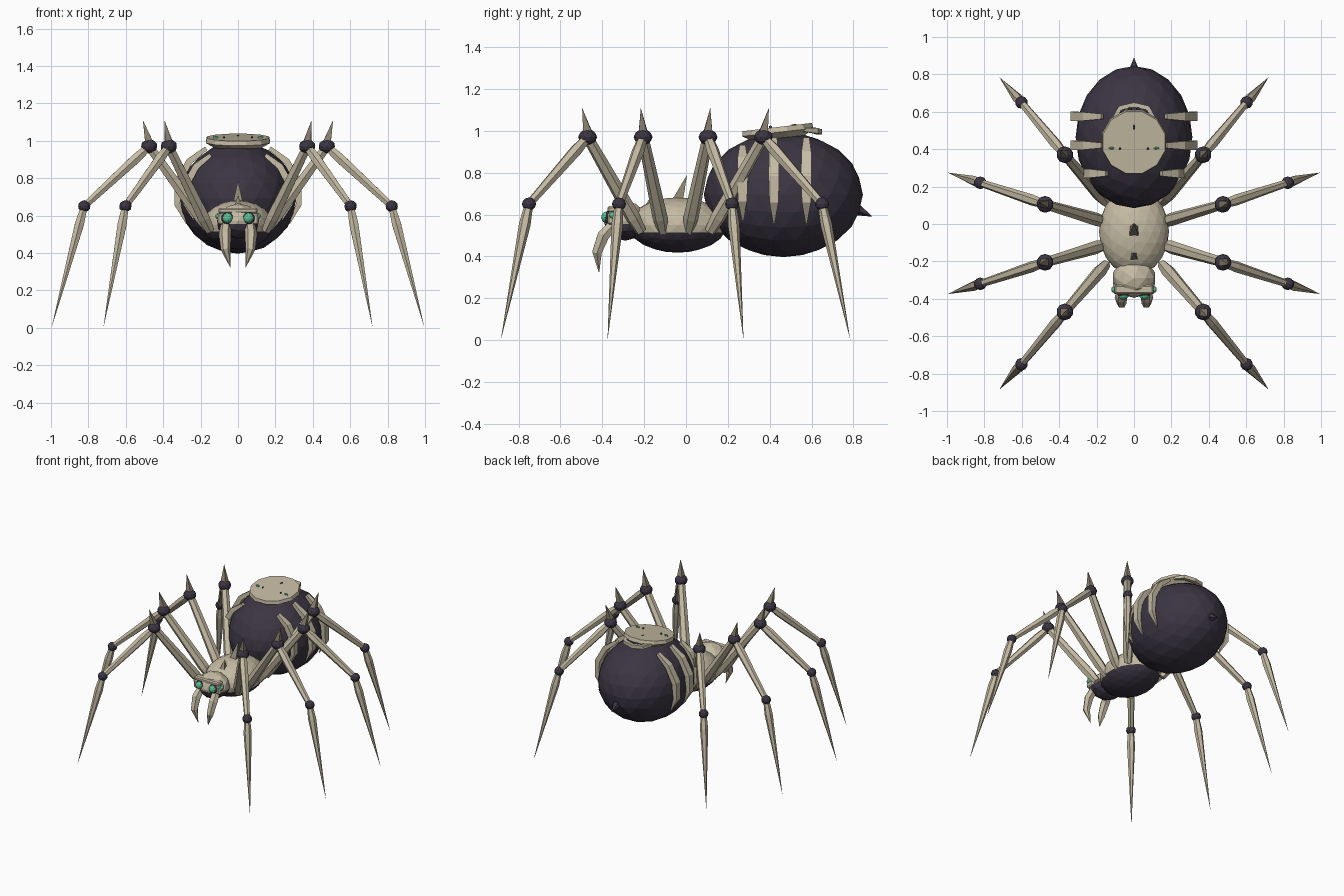
import bpy, bmesh, math
from mathutils import Vector, Matrix

cube = bpy.data.objects.get("Cube")
if cube:
    bpy.data.objects.remove(cube, do_unlink=True)


def material(name, rgb):
    m = bpy.data.materials.new(name)
    m.use_nodes = True
    m.diffuse_color = (*rgb, 1)
    m.node_tree.nodes["Principled BSDF"].inputs["Base Color"].default_value = (*rgb, 1)
    return m


BONE = material("pale bone", (0.56, 0.50, 0.37))
HORN = material("dull horn", (0.27, 0.23, 0.17))
DARK = material("dark violet shell", (0.045, 0.036, 0.056))
GREEN = material("glowing green", (0.10, 0.55, 0.30))
X, Y, Z = Vector((1, 0, 0)), Vector((0, 1, 0)), Vector((0, 0, 1))


def finish(bm, name, *mats):
    bmesh.ops.recalc_face_normals(bm, faces=bm.faces)
    mesh = bpy.data.meshes.new(name)
    bm.to_mesh(mesh)
    bm.free()
    for m in mats:
        mesh.materials.append(m)
    obj = bpy.data.objects.new(name, mesh)
    bpy.context.collection.objects.link(obj)
    return obj


def tube(name, pts, radii, mat, sides=6, up=Y, flat=1.0):
    """Loft rings along a path; a zero radius makes a point."""
    bm = bmesh.new()
    pts = [Vector(p) for p in pts]
    rings = []
    for i, (p, r) in enumerate(zip(pts, radii)):
        t = (pts[min(i + 1, len(pts) - 1)] - pts[max(i - 1, 0)]).normalized()
        a = up.cross(t).normalized()
        b = t.cross(a)
        angles = [math.tau * (k + 0.5) / sides for k in range(sides)]
        rings.append([bm.verts.new(p + a * math.cos(q) * r * flat + b * math.sin(q) * r)
                      for q in angles])
    for lo, hi in zip(rings, rings[1:]):
        for k in range(sides):
            n = (k + 1) % sides
            bm.faces.new((lo[k], lo[n], hi[n], hi[k]))
    bm.faces.new(rings[0])
    bm.faces.new(rings[-1])
    bmesh.ops.remove_doubles(bm, verts=bm.verts, dist=0.0005)
    return finish(bm, name, mat)


def ball(name, centre, radii, mat, detail=2, under=None, split=0):
    """Faceted ellipsoid; faces below the split height take the under material."""
    bm = bmesh.new()
    place = Matrix.Translation(centre) @ Matrix.Diagonal((*radii, 1))
    bmesh.ops.create_icosphere(bm, subdivisions=detail, radius=1, matrix=place)
    if under:
        bmesh.ops.bisect_plane(bm, geom=bm.verts[:] + bm.edges[:] + bm.faces[:],
                               plane_co=(0, 0, split), plane_no=(0, 0, 1))
        for f in bm.faces:
            f.material_index = int(f.calc_center_median().z < split)
    return finish(bm, name, mat, *([under] if under else []))


def box(name, centre, size, mat, bevel=0.008):
    bm = bmesh.new()
    bmesh.ops.create_cube(bm, size=1,
                          matrix=Matrix.Translation(centre) @ Matrix.Diagonal((*size, 1)))
    bmesh.ops.bevel(bm, geom=bm.edges[:], offset=bevel, segments=1, affect='EDGES')
    return finish(bm, name, mat)


# Abdomen with spinneret
ball("abdomen", (0, 0.465, 0.695), (0.312, 0.38, 0.298), DARK, 3)
tube("spinneret", [(0, 0.80, 0.635), (0, 0.89, 0.59)], [0.04, 0], DARK, 5, X)

# Thorax with bone top and dark belly, and its back spikes
ball("thorax", (0, -0.04, 0.55), (0.187, 0.235, 0.132), BONE, 3, DARK, 0.515)
tube("back_spike", [(0, -0.04, 0.665), (0, 0.005, 0.79)], [0.036, 0], HORN, 4, X)
tube("neck_spike", [(0, -0.175, 0.635), (0, -0.155, 0.71)], [0.03, 0], HORN, 4, X)

# Head and brow
ball("head", (0, -0.29, 0.57), (0.118, 0.105, 0.095), BONE, 2, DARK, 0.555)
box("brow", (0, -0.35, 0.625), (0.21, 0.05, 0.03), BONE)
box("face", (0, -0.345, 0.582), (0.22, 0.06, 0.06), BONE)

# Leg joint positions: x, distance from the middle of the thorax, height
MID_Y = -0.05
LEGS = {
    "outer": [(0.15, 0.165, 0.52), (0.37, 0.42, 0.97), (0.602, 0.70, 0.65), (0.72, 0.835, 0.0)],
    "inner": [(0.15, 0.06, 0.52), (0.475, 0.155, 0.97), (0.822, 0.27, 0.65), (0.997, 0.325, 0.0)],
}


def leg(label, joints):
    root, knee, ankle, foot = [Vector(j) for j in joints]
    tube(label + "_thigh", [root, root.lerp(knee, 0.15), knee],
         [0.026, 0.036, 0.026], BONE)
    tube(label + "_shin", [knee, knee.lerp(ankle, 0.2), ankle],
         [0.022, 0.03, 0.02], BONE)
    tube(label + "_foot", [ankle, ankle.lerp(foot, 0.15), foot],
         [0.02, 0.028, 0], BONE)
    ball(label + "_knee", knee, (0.045, 0.045, 0.038), DARK)
    ball(label + "_ankle", ankle, (0.034, 0.034, 0.032), DARK)
    out = Vector((knee.x, knee.y - MID_Y, 0)).normalized()
    tube(label + "_knee_spike", [knee + Z * 0.02, knee + out * 0.035 + Z * 0.14],
         [0.03, 0], HORN, 4)


for side, s in (("left", 1), ("right", -1)):
    for place, d in (("front", -1), ("rear", 1)):
        for kind, joints in LEGS.items():
            leg(f"{side}_{place}_{kind}_leg",
                [(s * x, MID_Y + d * y, z) for x, y, z in joints])

    # Ribs curling round the abdomen
    for i, (y, k) in enumerate(((0.27, 0.86), (0.42, 1), (0.575, 1))):
        path = [(0.17, 0.96), (0.26, 0.89), (0.32, 0.78), (0.325, 0.66), (0.275, 0.555)]
        tube(f"{side}_rib_{i + 1}",
             [(s * x * k, y, 0.7 + (z - 0.7) * k) for x, z in path],
             [0.02, 0.033, 0.036, 0.03, 0.004], BONE, 4, Y, 0.75)

    # Fangs
    tube(side + "_fang",
         [(s * 0.062, -0.34, 0.56), (s * 0.07, -0.395, 0.50),
          (s * 0.066, -0.425, 0.42), (s * 0.04, -0.415, 0.32)],
         [0.028, 0.033, 0.026, 0], BONE, 6, X)

    # Eyes in dark sockets
    ball(side + "_eye_socket", (s * 0.056, -0.373, 0.585), (0.035, 0.018, 0.033), DARK)
    ball(side + "_eye", (s * 0.056, -0.383, 0.587), (0.027, 0.022, 0.027), GREEN)
    ball(side + "_side_eye", (s * 0.108, -0.35, 0.597), (0.014, 0.018, 0.016), GREEN)

    # Small marks on the crown plate
    ball(side + "_crown_glow", (s * 0.12, 0.405, 1.018), (0.017, 0.007, 0.008), GREEN, 1)
    ball(side + "_crown_pit", (s * 0.075, 0.402, 1.018), (0.007, 0.007, 0.007), DARK, 1)

# Bone crown plate on top of the abdomen, tilted forward
tube("crown_plate", [(0, 0.442, 0.965), (0, 0.439, 0.993), (0, 0.436, 1.018)],
     [0.13, 0.178, 0.172], BONE, 12)
ball("crown_notch", (0, 0.52, 1.026), (0.008, 0.018, 0.007), DARK, 1)

# Jaw behind the plate with dark gaps between teeth
tube("crown_jaw",
     [(-0.11, 0.56, 1.005), (-0.075, 0.62, 1.0), (0, 0.637, 0.995),
      (0.075, 0.62, 1.0), (0.11, 0.56, 1.005)],
     [0.012, 0.018, 0.018, 0.018, 0.012], BONE, 4, Z)
for i in range(4):
    x = -0.066 + i * 0.044
    ball(f"tooth_gap_{i + 1}", (x, 0.622 - abs(x) * 0.3, 1.008), (0.013, 0.012, 0.009), DARK, 1)
